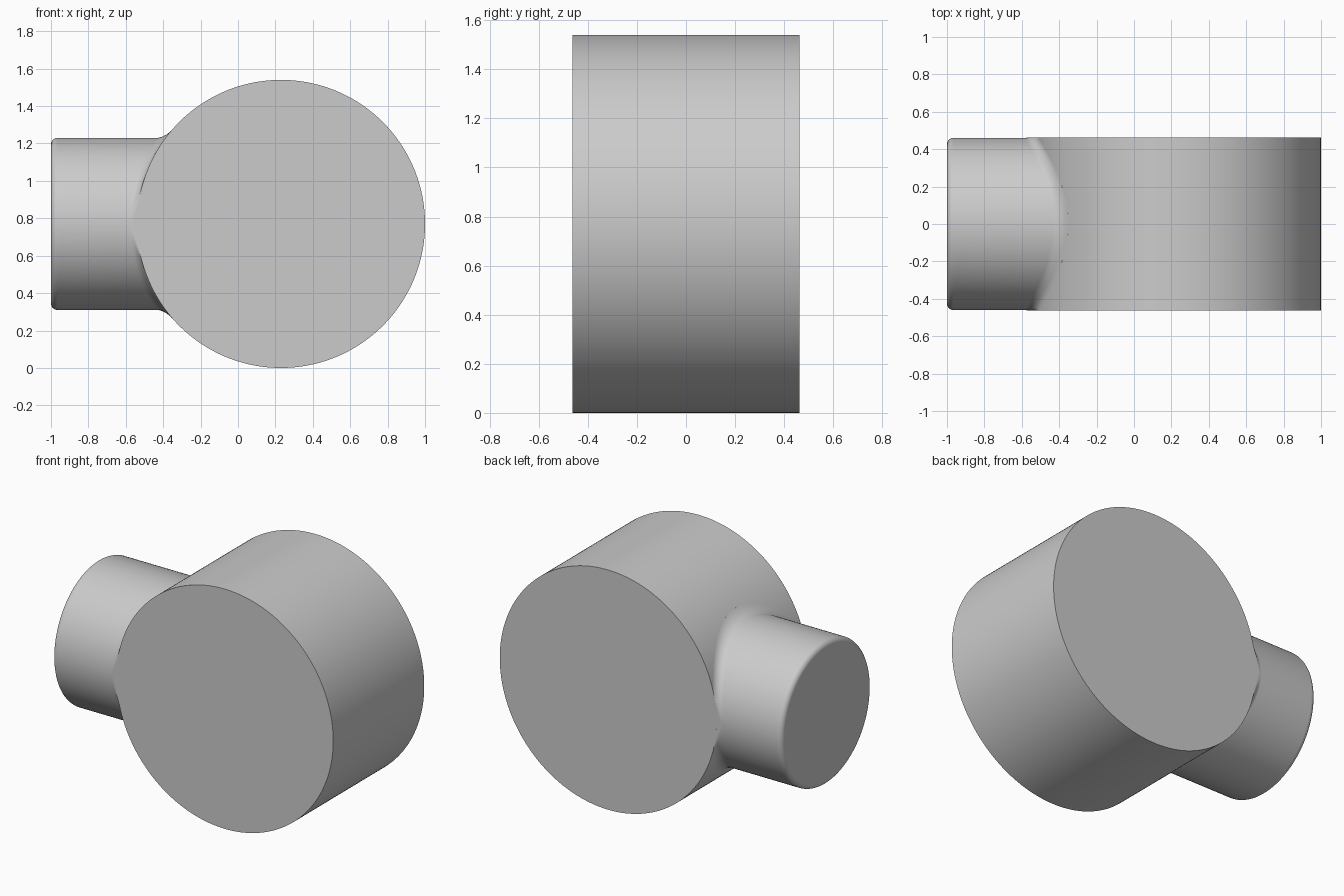
import bpy, bmesh
from math import sin, cos, pi, sqrt, radians

cube = bpy.data.objects.get("Cube")
if cube:
    bpy.data.objects.remove(cube)

DRUM_R, DRUM_X, HALF = 0.77, 0.23, 0.462
STUB_R, ROUND, FILLET = 0.46, 0.035, 0.045
SIDES, STEPS = 128, 8

grey = bpy.data.materials.new("plain grey")
grey.use_nodes = True
grey.diffuse_color = (0.6, 0.6, 0.6, 1)
grey.node_tree.nodes["Principled BSDF"].inputs["Base Color"].default_value = grey.diffuse_color


def finish(obj):
    obj.data.materials.append(grey)
    bpy.ops.object.select_all(action="DESELECT")
    obj.select_set(True)
    bpy.context.view_layer.objects.active = obj
    bpy.ops.object.shade_smooth_by_angle(angle=radians(40))


# Large drum lying on its side, flat faces to front and back
bpy.ops.mesh.primitive_cylinder_add(vertices=SIDES * 2, radius=DRUM_R, depth=HALF * 2,
                                    location=(DRUM_X, 0, DRUM_R), rotation=(pi / 2, 0, 0))
drum = bpy.context.object
drum.name = "drum"
finish(drum)


def drum_surface(h):
    return DRUM_X - sqrt(DRUM_R ** 2 - h ** 2)


# Round stub: softened outer rim, straight wall, fillet flowing onto the drum
bm = bmesh.new()
turns = [i / STEPS * pi / 2 for i in range(STEPS + 1)]
rings = []


def add_ring(radius, x_at, limit=HALF):
    ring = []
    for i in range(SIDES):
        a = 2 * pi * i / SIDES
        y = max(-limit, min(limit, radius * cos(a)))
        h = radius * sin(a)
        ring.append(bm.verts.new((x_at(h), y, h + DRUM_R)))
    rings.append(ring)


for t in turns:
    add_ring(STUB_R - ROUND * (1 - sin(t)), lambda h, t=t: -1 + ROUND * (1 - cos(t)))
for t in turns:
    add_ring(STUB_R + FILLET * (1 - cos(t)),
             lambda h, t=t: drum_surface(h) - FILLET * (1 - sin(t)))
# Buried closing ring
add_ring(STUB_R + FILLET, lambda h: drum_surface(h) + 0.03, HALF - 0.01)

for a, b in zip(rings, rings[1:]):
    for i in range(SIDES):
        j = (i + 1) % SIDES
        bm.faces.new((a[i], a[j], b[j], b[i]))
bm.faces.new(rings[0])
bmesh.ops.recalc_face_normals(bm, faces=bm.faces)
# Make sure the outer cap looks outward
bm.faces.ensure_lookup_table()
if bm.faces[-1].normal.x > 0:
    bmesh.ops.reverse_faces(bm, faces=bm.faces)
mesh = bpy.data.meshes.new("stub")
bm.to_mesh(mesh)
bm.free()
stub = bpy.data.objects.new("stub", mesh)
bpy.context.collection.objects.link(stub)
finish(stub)
